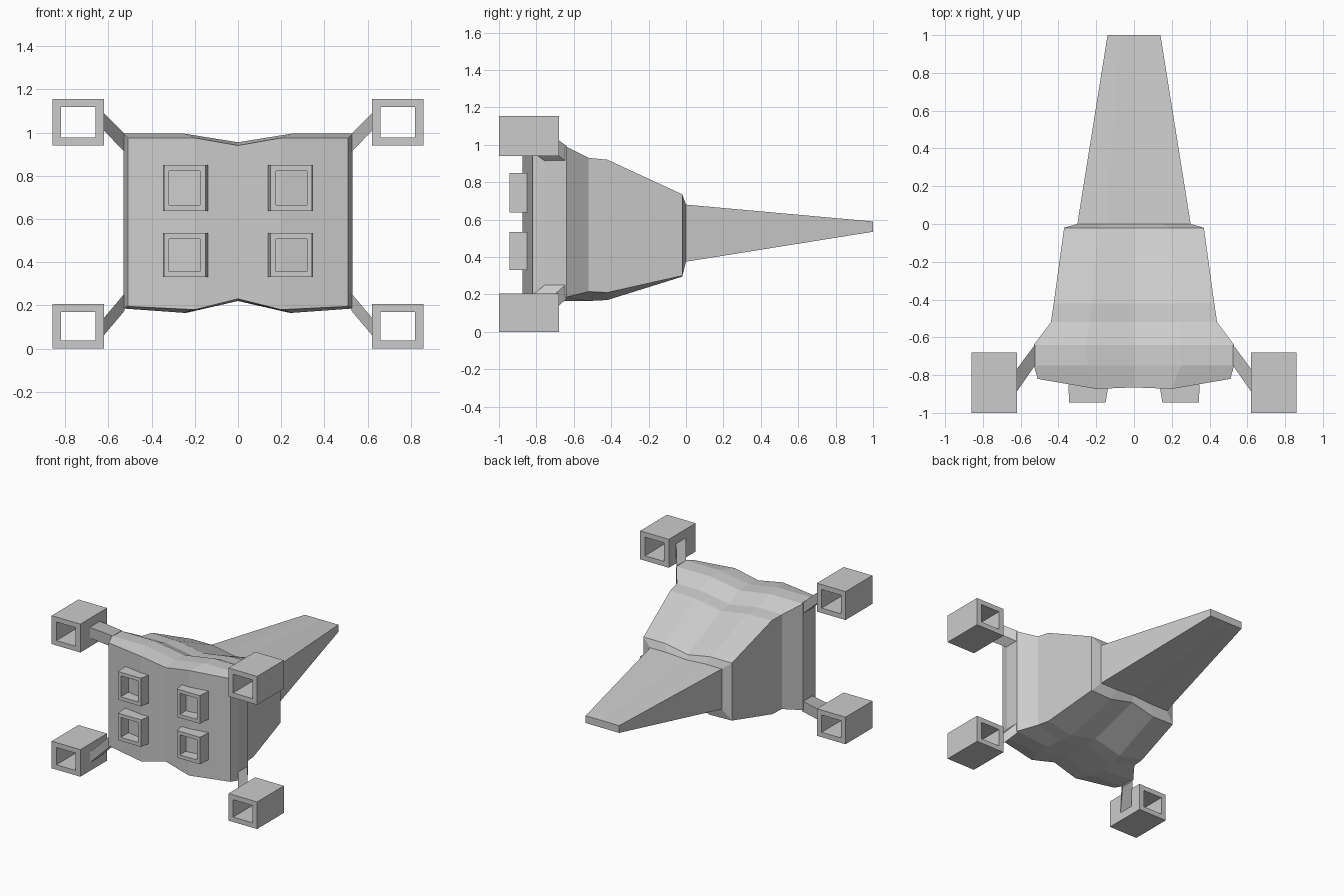
import bpy, bmesh

if "Cube" in bpy.data.objects:
    bpy.data.objects.remove(bpy.data.objects["Cube"])


def make_object(name, verts, faces):
    mesh = bpy.data.meshes.new(name)
    bm = bmesh.new()
    vs = [bm.verts.new(v) for v in verts]
    for f in faces:
        bm.faces.new([vs[i] for i in f])
    bmesh.ops.recalc_face_normals(bm, faces=bm.faces)
    bm.to_mesh(mesh)
    bm.free()
    obj = bpy.data.objects.new(name, mesh)
    bpy.context.collection.objects.link(obj)
    return obj


def rect(x0, x1, z0, z1, y):
    return [(x0, y, z0), (x1, y, z0), (x1, y, z1), (x0, y, z1)]


def tube(name, rings):
    """Square tube: rings run outer front, outer back, inner back, inner front."""
    faces = []
    for r in range(4):
        n = (r + 1) % 4
        for i in range(4):
            j = (i + 1) % 4
            faces.append((r * 4 + i, r * 4 + j, n * 4 + j, n * 4 + i))
    return make_object(name, [v for r in rings for v in r], faces)


def prism(name, a, b):
    faces = [(0, 1, 2, 3), (7, 6, 5, 4)]
    faces += [(i, (i + 1) % 4, (i + 1) % 4 + 4, i + 4) for i in range(4)]
    return make_object(name, a + b, faces)


# Hull stations: half width, mid x, (y side, mid, centre),
# top z (side, mid, centre), bottom z (side, mid, centre)
stations = [
    (0.51, 0.20, (-0.82, -0.873, -0.865), (0.975, 0.975, 0.94), (0.195, 0.18, 0.23)),
    (0.53, 0.25, (-0.75,) * 3, (0.995, 0.995, 0.955), (0.185, 0.165, 0.22)),
    (0.53, 0.25, (-0.64,) * 3, (0.99, 0.99, 0.95), (0.185, 0.165, 0.22)),
    (0.44, 0.24, (-0.52,) * 3, (0.93, 0.93, 0.89), (0.215, 0.165, 0.22)),
    (0.425, 0.22, (-0.42,) * 3, (0.92, 0.915, 0.88), (0.21, 0.17, 0.225)),
    (0.37, 0.19, (-0.02,) * 3, (0.735, 0.735, 0.70), (0.30, 0.295, 0.34)),
    (0.30, 0.15, (0.0,) * 3, (0.68, 0.68, 0.67), (0.375, 0.375, 0.385)),
    (0.14, 0.07, (1.0,) * 3, (0.59, 0.59, 0.59), (0.535, 0.535, 0.535)),
]
verts, faces = [], []
for w, m, y, top, bot in stations:
    cols = [(-w, 0), (-m, 1), (0, 2), (m, 1), (w, 0)]
    verts += [(x, y[k], top[k]) for x, k in cols]
    verts += [(x, y[k], bot[k]) for x, k in reversed(cols)]
for s in range(len(stations) - 1):
    a = s * 10
    for i in range(10):
        j = (i + 1) % 10
        faces.append((a + i, a + j, a + 10 + j, a + 10 + i))
for a in (0, (len(stations) - 1) * 10):
    faces += [(a + i, a + i + 1, a + 8 - i, a + 9 - i) for i in range(4)]
make_object("hull", verts, faces)

parts = []

# Square corner pods, open front to back
for name, z0, z1 in (("lower", 0.0, 0.205), ("upper", 0.94, 1.155)):
    outer = (0.62, 0.86, z0, z1)
    inner = (0.66, 0.82, z0 + 0.037, z1 - 0.037)
    parts.append(tube(name + "_pod", [rect(*outer, -1.0), rect(*outer, -0.68),
                                      rect(*inner, -0.68), rect(*inner, -1.0)]))

# Struts sweeping outward and forward from the hull corners to the pods
for name, a0, a1, b0, b1 in (("lower", 0.175, 0.255, 0.06, 0.14),
                             ("upper", 0.91, 0.995, 1.01, 1.09)):
    root = [(0.525, -0.75, a0), (0.525, -0.64, a0), (0.525, -0.64, a1), (0.525, -0.75, a1)]
    tip = [(0.622, -0.89, b0), (0.622, -0.77, b0), (0.622, -0.77, b1), (0.622, -0.89, b1)]
    parts.append(prism(name + "_strut", root, tip))

# Hollow thruster blocks on the front plate
for name, z0, z1 in (("lower", 0.33, 0.535), ("upper", 0.637, 0.85)):
    base = (0.135, 0.348, z0, z1)
    face = (0.15, 0.343, z0, z1)
    hole = (0.175, 0.32, z0 + 0.027, z1 - 0.027)
    parts.append(tube(name + "_thruster", [rect(*face, -0.945), rect(*base, -0.85),
                                           rect(*hole, -0.85), rect(*hole, -0.945)]))

# Mirror every side part across x = 0
for obj in parts:
    obj.modifiers.new("mirror", "MIRROR").use_axis[0] = True
